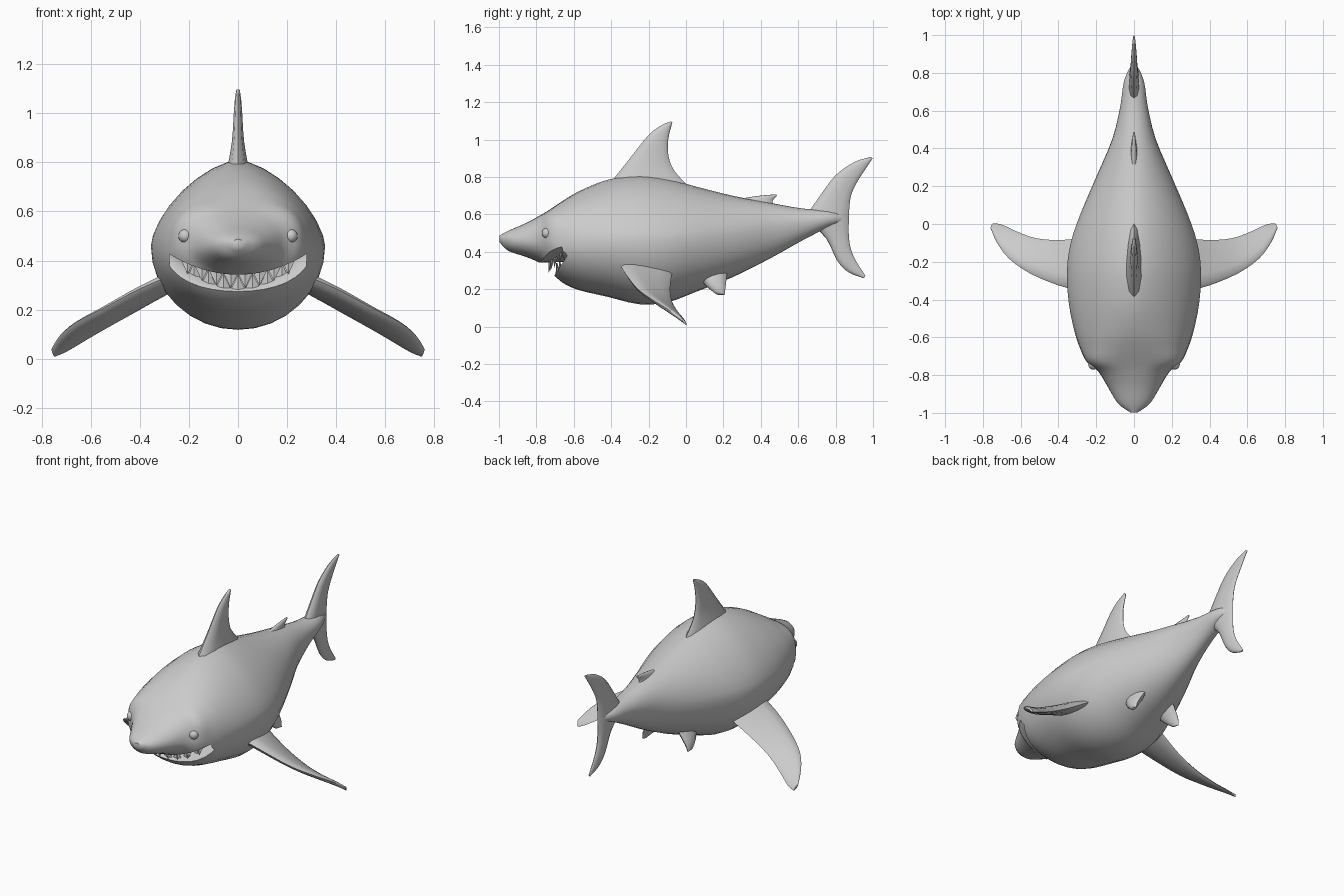
import bpy, bmesh, math
from mathutils import Vector

if "Cube" in bpy.data.objects:
    bpy.data.objects.remove(bpy.data.objects["Cube"])


def material(name, value):
    mat = bpy.data.materials.new(name)
    mat.use_nodes = True
    colour = (value, value, value, 1)
    mat.diffuse_color = colour
    mat.node_tree.nodes["Principled BSDF"].inputs["Base Color"].default_value = colour
    return mat


GREY = material("plain grey", 0.6)


def finish(name, bm, angle=45):
    bmesh.ops.recalc_face_normals(bm, faces=bm.faces)
    mesh = bpy.data.meshes.new(name)
    bm.to_mesh(mesh)
    bm.free()
    mesh.materials.append(GREY)
    ob = bpy.data.objects.new(name, mesh)
    bpy.context.collection.objects.link(ob)
    smooth(ob, angle)
    return ob


def smooth(ob, angle):
    bpy.ops.object.select_all(action="DESELECT")
    ob.select_set(True)
    bpy.context.view_layer.objects.active = ob
    bpy.ops.object.shade_smooth_by_angle(angle=math.radians(angle))


def loft(name, rings, angle=45):
    """Skin a list of closed rings and cap both ends."""
    bm = bmesh.new()
    loops = [[bm.verts.new(p) for p in ring] for ring in rings]
    n = len(loops[0])
    for a, b in zip(loops, loops[1:]):
        for i in range(n):
            j = (i + 1) % n
            bm.faces.new((a[i], a[j], b[j], b[i]))
    bm.faces.new(loops[0])
    bm.faces.new(loops[-1])
    return finish(name, bm, angle)


def refine(rows, steps):
    """Catmull-Rom interpolation through rows of numbers."""
    out = []
    for k in range(len(rows) - 1):
        quad = [rows[max(k - 1, 0)], rows[k], rows[k + 1], rows[min(k + 2, len(rows) - 1)]]
        for s in range(steps):
            t = s / steps
            out.append([0.5 * (2 * b + (c - a) * t + (2 * a - 5 * b + 4 * c - d) * t * t
                               + (3 * b - a - 3 * c + d) * t ** 3) for a, b, c, d in zip(*quad)])
    return out + [list(rows[-1])]


def power(v, e):
    return math.copysign(abs(v) ** e, v)


# Body: y, half width, bottom, widest height, top, squareness of the upper half
stations = [
    (-.997, .02, .452, .472, .487, 2), (-.95, .085, .405, .465, .513, 2),
    (-.86, .14, .375, .46, .552, 2.1), (-.78, .19, .34, .46, .595, 2.5),
    (-.73, .25, .30, .46, .625, 3.1), (-.66, .285, .235, .45, .672, 2.4),
    (-.57, .315, .195, .45, .725, 1.95), (-.42, .345, .16, .455, .785, 1.65),
    (-.25, .355, .12, .46, .81, 1.55), (-.1, .335, .13, .46, .79, 1.55),
    (.05, .285, .185, .47, .75, 1.65), (.25, .2, .265, .49, .70, 1.8),
    (.45, .115, .365, .53, .662, 2), (.62, .073, .46, .56, .632, 2),
    (.76, .052, .53, .575, .622, 2), (.85, .01, .56, .58, .6, 2)]


def body_ring(row, n=32):
    y, w, low, mid, top, e = row
    ring = []
    for i in range(n):
        a = 2 * math.pi * i / n
        c, s = math.cos(a), math.sin(a)
        k = 2 / e if s > 0 else 1
        ring.append((w * power(c, k), y, mid + (top - mid if s > 0 else mid - low) * power(s, k)))
    return ring


body = loft("body", [body_ring(r) for r in refine(stations, 3)])

# Mouth: a curved wedge carved below the snout and in front of the jaw
columns = []
for i in range(-10, 11):
    x = i * .028
    t = (x / .28) ** 2
    roof = .342 + .08 * t
    profile = [(-1.3, roof), (-.8, roof), (-.53 - .075 * t, roof + .008), (-.70 + .09 * t, .28 + .138 * t),
               (-.81, .11), (-1.3, .11)]
    columns.append([(x, y, z) for y, z in profile])
cutter = loft("mouth_cutter", columns)
cutter.hide_render = True
cut = body.modifiers.new("mouth", "BOOLEAN")
cut.operation, cut.solver, cut.object = "DIFFERENCE", "EXACT", cutter
bpy.context.view_layer.objects.active = body
bpy.ops.object.modifier_apply(modifier=cut.name)
bpy.data.objects.remove(cutter)
smooth(body, 40)


# Teeth: rows of broad flat-sided spikes along both lips
def teeth(name, count, spread, place, length):
    bm = bmesh.new()
    for i in range(count):
        x = spread * (2 * i / (count - 1) - 1)
        t = (x / .28) ** 2
        y, z = place(t)
        size = 1 - .45 * t
        tip = bm.verts.new((x, y - .01, z + length * size))
        z -= math.copysign(.012, length)
        base = [bm.verts.new((x + dx * size, y + dy * size, z))
                for dx, dy in ((-.034, 0), (0, -.012), (.034, 0), (0, .014))]
        bm.faces.new(base)
        for k in range(4):
            bm.faces.new((base[k], base[(k + 1) % 4], tip))
    return finish(name, bm, 20)


teeth("upper_teeth", 8, .205, lambda t: (-.725 + .11 * t, .345 + .08 * t), -.058)
teeth("lower_teeth", 7, .18, lambda t: (-.685 + .09 * t, .285 + .138 * t), .058)


# Fins: lens sections between a leading and a trailing edge
def fin(name, lead, trail, thick, side=1):
    rings = []
    rows = refine([(*a, *b, h) for a, b, h in zip(lead, trail, thick)], 3)
    for row in rows:
        a, b = Vector(row[:3]), Vector(row[3:6])
        across = (b - a).cross(Vector(rows[-1][:3]) - Vector(rows[0][:3])).normalized()
        ring = []
        for i in range(12):
            ang = 2 * math.pi * i / 12
            u = .5 - .5 * math.cos(ang)
            p = a.lerp(b, u) + across * (row[6] * math.sin(ang) * (1.25 - .5 * u))
            ring.append((p.x * side, p.y, p.z))
        rings.append(ring)
    return loft(name, rings, 60)


def middle(points):
    return [(0, y, z) for y, z in points]


fin("dorsal_fin",
    middle([(-.42, .75), (-.3, .9), (-.2, 1.025), (-.13, 1.077), (-.08, 1.098)]),
    middle([(.03, .735), (-.06, .83), (-.093, .91), (-.095, 1.0), (-.073, 1.092)]),
    [.05, .026, .018, .013, .007])
fin("rear_dorsal_fin",
    middle([(.22, .67), (.36, .696), (.482, .708)]),
    middle([(.6, .61), (.465, .655), (.486, .70)]), [.02, .013, .005])
fin("upper_tail_lobe",
    middle([(.64, .59), (.72, .705), (.8, .81), (.9, .88), (.99, .908)]),
    middle([(.872, .55), (.873, .63), (.885, .71), (.925, .79), (.998, .90)]),
    [.03, .024, .018, .013, .005])
fin("lower_tail_lobe",
    middle([(.66, .56), (.75, .47), (.81, .35), (.87, .29), (.95, .26)]),
    middle([(.872, .6), (.87, .5), (.88, .42), (.91, .35), (.96, .272)]),
    [.03, .022, .018, .013, .005])

for side, word in ((1, "left"), (-1, "right")):
    fin(word + "_pectoral_fin",
        [(.26, -.36, .345), (.4, -.325, .285), (.55, -.262, .205), (.66, -.185, .148), (.725, -.1, .095),
         (.76, -.02, .04)],
        [(.27, -.075, .285), (.4, -.085, .205), (.52, -.075, .135), (.62, -.04, .075), (.7, -.003, .028),
         (.748, .003, .008)],
        [.034, .026, .02, .016, .012, .006], side)
    fin(word + "_pelvic_fin",
        [(.10, .05, .29), (.135, .11, .215), (.155, .16, .176)],
        [(.10, .22, .29), (.145, .212, .215), (.157, .206, .17)],
        [.04, .026, .01], side)
    # Eyes set into the front of the cheeks
    bm = bmesh.new()
    bmesh.ops.create_uvsphere(bm, u_segments=16, v_segments=10, radius=.028)
    bmesh.ops.translate(bm, verts=bm.verts, vec=(.215 * side, -.743, .5))
    finish(word + "_eye", bm, 60)
